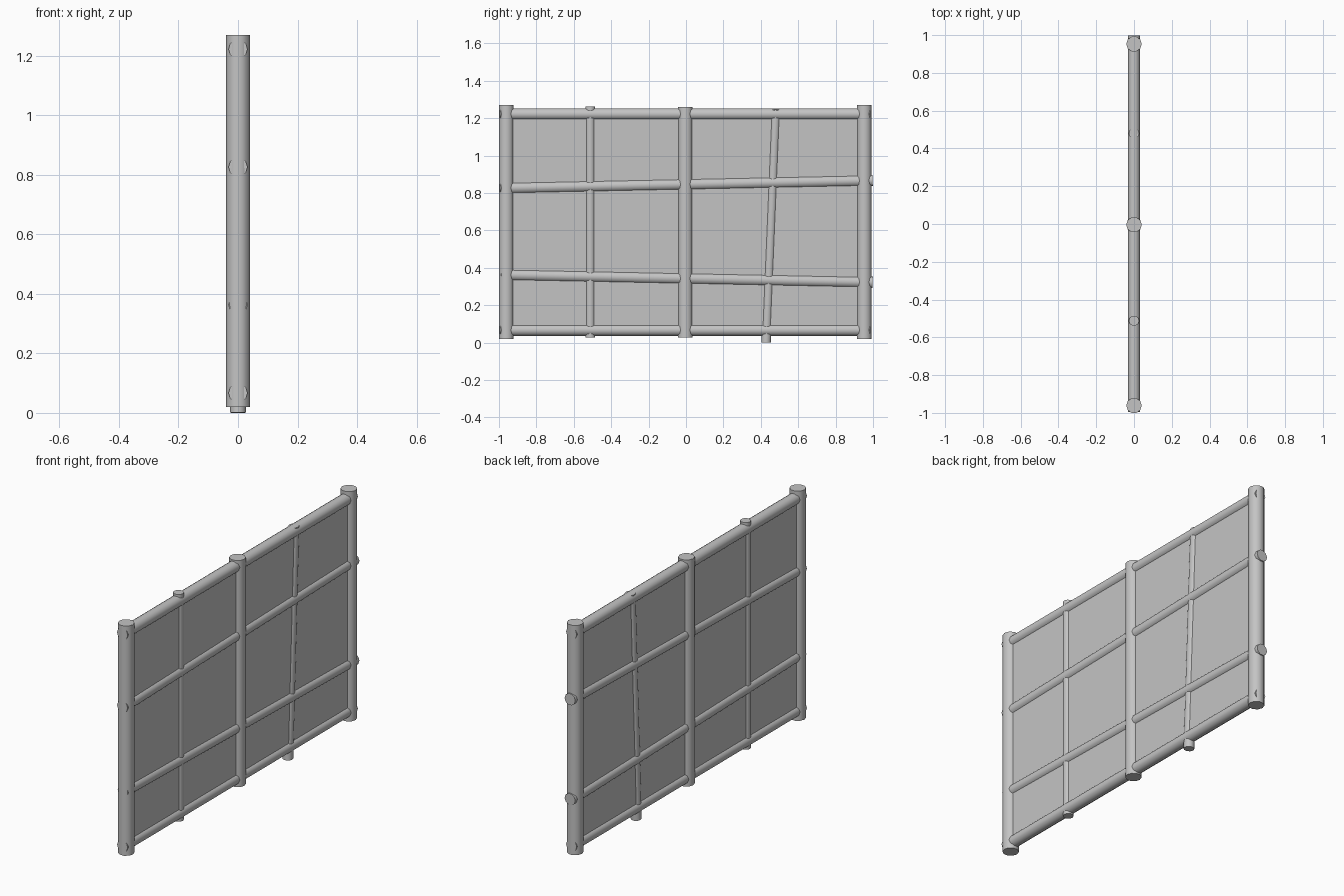
import bpy, bmesh, math
from mathutils import Vector

cube = bpy.data.objects.get("Cube")
if cube:
    bpy.data.objects.remove(cube, do_unlink=True)

grey = bpy.data.materials.new("plain grey")
grey.use_nodes = True
colour = (0.55, 0.55, 0.55, 1)
grey.diffuse_color = colour
grey.node_tree.nodes["Principled BSDF"].inputs["Base Color"].default_value = colour

SIDES = 10


def finish(name, bm):
    bmesh.ops.recalc_face_normals(bm, faces=bm.faces)
    mesh = bpy.data.meshes.new(name)
    bm.to_mesh(mesh)
    bm.free()
    mesh.materials.append(grey)
    obj = bpy.data.objects.new(name, mesh)
    bpy.context.collection.objects.link(obj)
    return obj


def pole(name, start, end, radius):
    """Round pole in the plane of the fence, between two (y, z) points."""
    a, b = Vector((0, *start)), Vector((0, *end))
    u = Vector((1, 0, 0))
    v = (b - a).normalized().cross(u)
    bm = bmesh.new()
    rings = []
    for centre in (a, b):
        angles = [2 * math.pi * i / SIDES for i in range(SIDES)]
        rings.append([bm.verts.new(centre + radius * (u * math.cos(t) + v * math.sin(t)))
                      for t in angles])
        bm.faces.new(rings[-1])
    for i in range(SIDES):
        j = (i + 1) % SIDES
        bm.faces.new((rings[0][i], rings[0][j], rings[1][j], rings[1][i]))
    obj = finish(name, bm)
    bpy.ops.object.select_all(action="DESELECT")
    obj.select_set(True)
    bpy.context.view_layer.objects.active = obj
    bpy.ops.object.shade_smooth_by_angle(angle=math.radians(50))


# Upright posts
POST = 0.041
pole("front_post", (-0.961, 0.02), (-0.961, 1.27), POST)
pole("middle_post", (-0.004, 0.028), (-0.004, 1.261), POST)
pole("back_post", (0.953, 0.02), (0.953, 1.27), POST)

# Rails, the two middle ones slightly sloped
RAIL = 0.032
pole("top_rail", (-0.994, 1.222), (0.985, 1.222), RAIL)
pole("upper_rail", (-0.994, 0.826), (0.998, 0.867), RAIL)
pole("lower_rail", (-0.989, 0.363), (0.998, 0.323), RAIL)
pole("bottom_rail", (-0.994, 0.067), (0.985, 0.067), RAIL)

# Thin uprights, one leaning
ROD = 0.027
pole("straight_rod", (-0.512, 0.028), (-0.512, 1.264), ROD)
pole("leaning_rod", (0.428, 0.001), (0.48, 1.247), ROD)

# Filling panel
bm = bmesh.new()
bmesh.ops.create_cube(bm, size=1)
bmesh.ops.scale(bm, vec=(0.033, 1.91, 1.155), verts=bm.verts)
bmesh.ops.translate(bm, vec=(0, -0.004, 0.645), verts=bm.verts)
finish("panel", bm)
